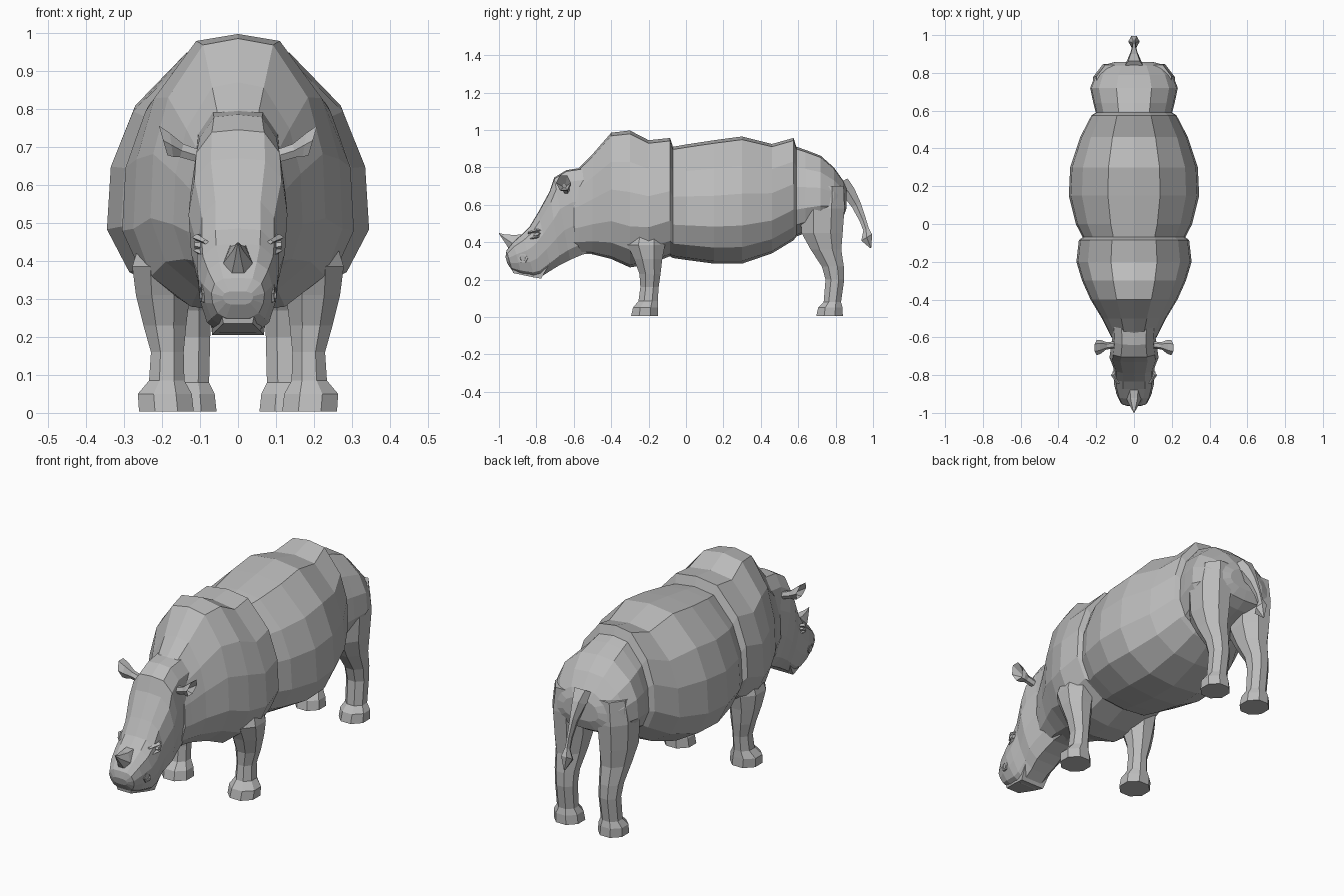
import bpy, bmesh, math
from mathutils import Vector

hide = bpy.data.materials.new("grey hide")
hide.diffuse_color = (0.5, 0.5, 0.5, 1)


def loft(name, rings, mirror=False):
    """Skin a list of closed rings, cap both ends, flat faces."""
    bm = bmesh.new()
    vs = [[bm.verts.new(p) for p in r] for r in rings]
    n = len(rings[0])
    for a, b in zip(vs, vs[1:]):
        for i in range(n):
            j = (i + 1) % n
            bm.faces.new((a[i], a[j], b[j], b[i]))
    bm.faces.new(vs[0])
    bm.faces.new(vs[-1])
    bmesh.ops.remove_doubles(bm, verts=bm.verts, dist=0.0005)
    bmesh.ops.recalc_face_normals(bm, faces=bm.faces)
    me = bpy.data.meshes.new(name)
    bm.to_mesh(me)
    bm.free()
    me.materials.append(hide)
    ob = bpy.data.objects.new(name, me)
    bpy.context.collection.objects.link(ob)
    if mirror:
        ob.modifiers.new("mirror", "MIRROR").use_clip = False
    return ob


def section(half, yt, zt, yb, zb, w):
    """Symmetric ring between a top point and a bottom point."""
    full = half + [(-u, v) for u, v in half[-2:0:-1]]
    return [(u * w, yb + v * (yt - yb), zb + v * (zt - zb)) for u, v in full]


def oval(c, a, b, n=8, turn=0.5):
    """Ring around centre c with half-axis vectors a and b."""
    c, a, b = Vector(c), Vector(a), Vector(b)
    return [c + a * math.cos(t) + b * math.sin(t)
            for t in (2 * math.pi * (i + turn) / n for i in range(n))]


def box_ring(x0, x1, y0, y1, z):
    k = 1.06
    return oval(((x0 + x1) / 2, (y0 + y1) / 2, z),
                ((x1 - x0) / 2 * k, 0, 0), (0, (y1 - y0) / 2 * k, 0))


# Trunk: shoulders, barrel and rump with skin-fold steps (y, top, bottom, half width)
BODY = [(0, 1), (.4, .975), (.8, .77), (.97, .55), (1, .3), (.83, .13), (.45, .02), (0, 0)]
trunk = [
    (-.60, .775, .345, .12), (-.57, .80, .34, .135), (-.50, .87, .335, .17),
    (-.40, .985, .31, .23), (-.30, .997, .265, .275), (-.20, .945, .28, .305),
    (-.085, .957, .325, .292), (-.07, .91, .315, .272), (0, .922, .305, .308),
    (.15, .945, .285, .345), (.30, .965, .285, .338), (.46, .925, .34, .285),
    (.575, .957, .41, .225), (.59, .91, .43, .202), (.64, .893, .45, .215),
    (.72, .862, .48, .232), (.79, .80, .50, .205), (.84, .73, .53, .165),
    (.858, .69, .58, .10)]
loft("body", [section(BODY, y, t, y, b, w) for y, t, b, w in trunk])

# Head: tilted sections from the neck down to the muzzle
HEAD = [(0, 1), (.55, .985), (.88, .86), (1, .62), (.95, .36), (.78, .12), (.45, 0), (0, 0)]
head = [
    (-.54, .80, -.45, .34, .12), (-.64, .785, -.55, .335, .115),
    (-.705, .745, -.62, .305, .125), (-.73, .67, -.67, .28, .13),
    (-.79, .56, -.72, .25, .108), (-.835, .485, -.775, .215, .108),
    (-.875, .445, -.81, .21, .105), (-.925, .40, -.88, .228, .09),
    (-.96, .355, -.93, .25, .07), (-.965, .32, -.955, .285, .04)]
loft("head", [section(HEAD, *s) for s in head])

# Lower jaw with a squared-off rear corner
JAW = [(0, 1), (1, 1), (.85, 0), (0, 0)]
loft("jaw", [section(JAW, *s) for s in [
    (-.72, .30, -.775, .205, .08), (-.84, .28, -.83, .215, .07),
    (-.93, .27, -.925, .235, .045)]])

# Nose horn
loft("nose_horn", [
    oval((0, -.88, .39), (.042, 0, 0), (0, .02, .06), 6, 0),
    oval((0, -.93, .395), (.038, 0, 0), (0, .01, .05), 6, 0),
    oval((0, -.975, .425), (.015, 0, 0), (0, 0, .02), 6, 0),
    oval((0, -1.0, .447), (.002, 0, 0), (0, 0, .002), 6, 0)])

# Ears: stalk opening into a hollow pointed cup
loft("ear", [
    oval((.10, -.64, .675), (0, .018, 0), (0, 0, .02), 6, 0),
    oval((.148, -.645, .69), (0, .02, 0), (-.005, 0, .02), 6, 0),
    oval((.175, -.65, .705), (0, .036, 0), (.005, 0, .036), 6, 0),
    oval((.197, -.655, .717), (0, .04, 0), (.013, 0, .045), 6, 0),
    oval((.165, -.65, .70), (0, .012, 0), (.004, 0, .012), 6, 0)], True)

# Eyes with heavy brow and lower lid
loft("eye", [
    oval((.09, -.79, .44), (0, .025, .006), (0, 0, .014), 6, 0),
    oval((.115, -.80, .443), (0, .016, .004), (0, 0, .009), 6, 0)], True)
for part, z, out in (("brow", .462, .122), ("lower_lid", .427, .118)):
    loft(part, [
        oval((.085, -.765, z + .002), (.01, 0, 0), (0, 0, .006), 4, 0),
        oval((out - .014, -.80, z), (.014, 0, 0), (0, 0, .009), 4, 0),
        oval((.085, -.845, z - .012), (.008, 0, 0), (0, 0, .006), 4, 0)], True)

# Nostrils: raised rim with a sunken centre
loft("nostril", [
    oval((.07, -.865, .315), (0, .034, 0), (0, 0, .032), 6, 0),
    oval((.098, -.872, .315), (.004, .026, 0), (0, 0, .026), 6, 0),
    oval((.098, -.873, .315), (.003, .016, 0), (0, 0, .016), 6, 0),
    oval((.08, -.873, .315), (0, .01, 0), (0, 0, .01), 6, 0)], True)

# Legs, one side each and mirrored (x range, y range, z)
loft("front_leg", [box_ring(*r) for r in [
    (.115, .262, -.295, -.147, .004), (.12, .265, -.285, -.148, .05),
    (.14, .235, -.255, -.15, .085), (.142, .23, -.245, -.145, .16),
    (.135, .25, -.25, -.135, .23), (.125, .27, -.28, -.125, .31),
    (.115, .28, -.315, -.11, .385), (.11, .25, -.29, -.12, .48)]], True)
loft("hind_leg", [box_ring(*r) for r in [
    (.055, .195, .695, .84, .004), (.06, .195, .705, .838, .05),
    (.075, .175, .735, .83, .08), (.072, .175, .745, .847, .20),
    (.07, .182, .725, .845, .27), (.058, .195, .665, .832, .36),
    (.045, .21, .615, .84, .45), (.035, .218, .61, .85, .58),
    (.04, .20, .63, .845, .70)]], True)

# Tail with a tuft at the tip
loft("tail", [oval(c, (w, 0, 0), (0, d, d * .6), 6, 0) for c, w, d in [
    ((0, .82, .715), .06, .05), ((0, .868, .67), .036, .036),
    ((0, .91, .60), .018, .026), ((0, .945, .52), .010, .018),
    ((0, .962, .47), .012, .016), ((0, .966, .425), .030, .033),
    ((0, .988, .37), .003, .004)]])
